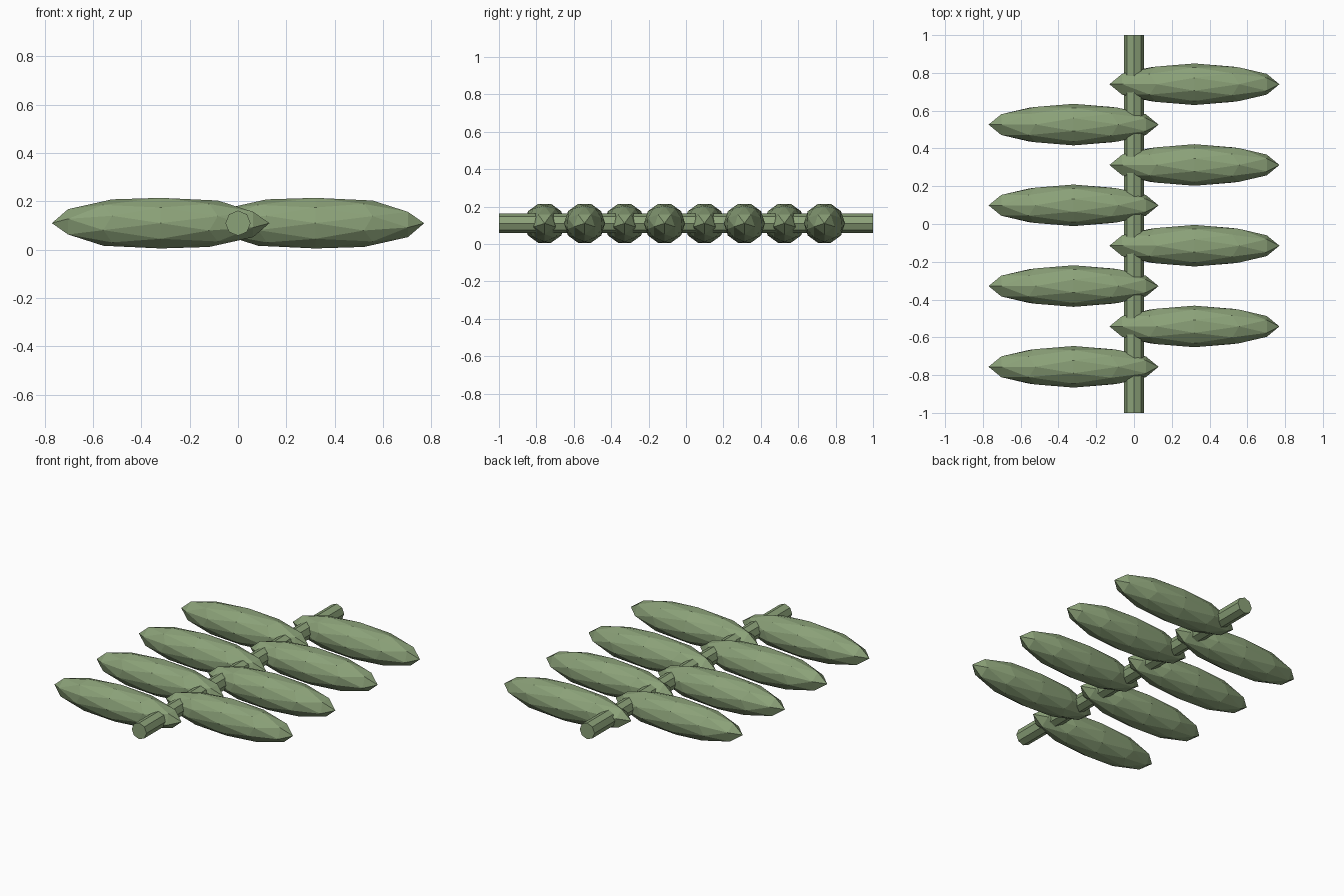
import bpy
from math import pi

cube = bpy.data.objects.get("Cube")
if cube:
    bpy.data.objects.remove(cube, do_unlink=True)

# Single sage green for the whole plant
green = bpy.data.materials.new("sage green")
colour = (0.26, 0.36, 0.19, 1)
green.diffuse_color = colour
green.use_nodes = True
green.node_tree.nodes["Principled BSDF"].inputs["Base Color"].default_value = colour

AXIS_Z = 0.11
LEAF_COUNT = 8
LEAF_STEP = 0.2137
FIRST_LEAF_Y = -0.756


def finish(name):
    obj = bpy.context.object
    obj.name = name
    obj.data.materials.append(green)
    bpy.ops.object.shade_flat()
    return obj


def add_leaf(index):
    # Stretched faceted ball, its pole pointing outward from the stem
    side = 1 if index % 2 else -1
    bpy.ops.mesh.primitive_ico_sphere_add(
        subdivisions=2, radius=1,
        location=(side * 0.32, FIRST_LEAF_Y + index * LEAF_STEP, AXIS_Z),
        rotation=(0, side * pi / 2, 0))
    bpy.context.object.scale = (0.11, 0.11, 0.45)
    finish(f"{'left' if side > 0 else 'right'}_leaf_{index // 2 + 1}")


# Eight-sided stem running front to back
bpy.ops.mesh.primitive_cylinder_add(
    vertices=8, radius=0.052, depth=2, location=(0, 0, AXIS_Z), rotation=(pi / 2, 0, 0))
finish("stem")

# Leaves alternating on both sides
for i in range(LEAF_COUNT):
    add_leaf(i)
